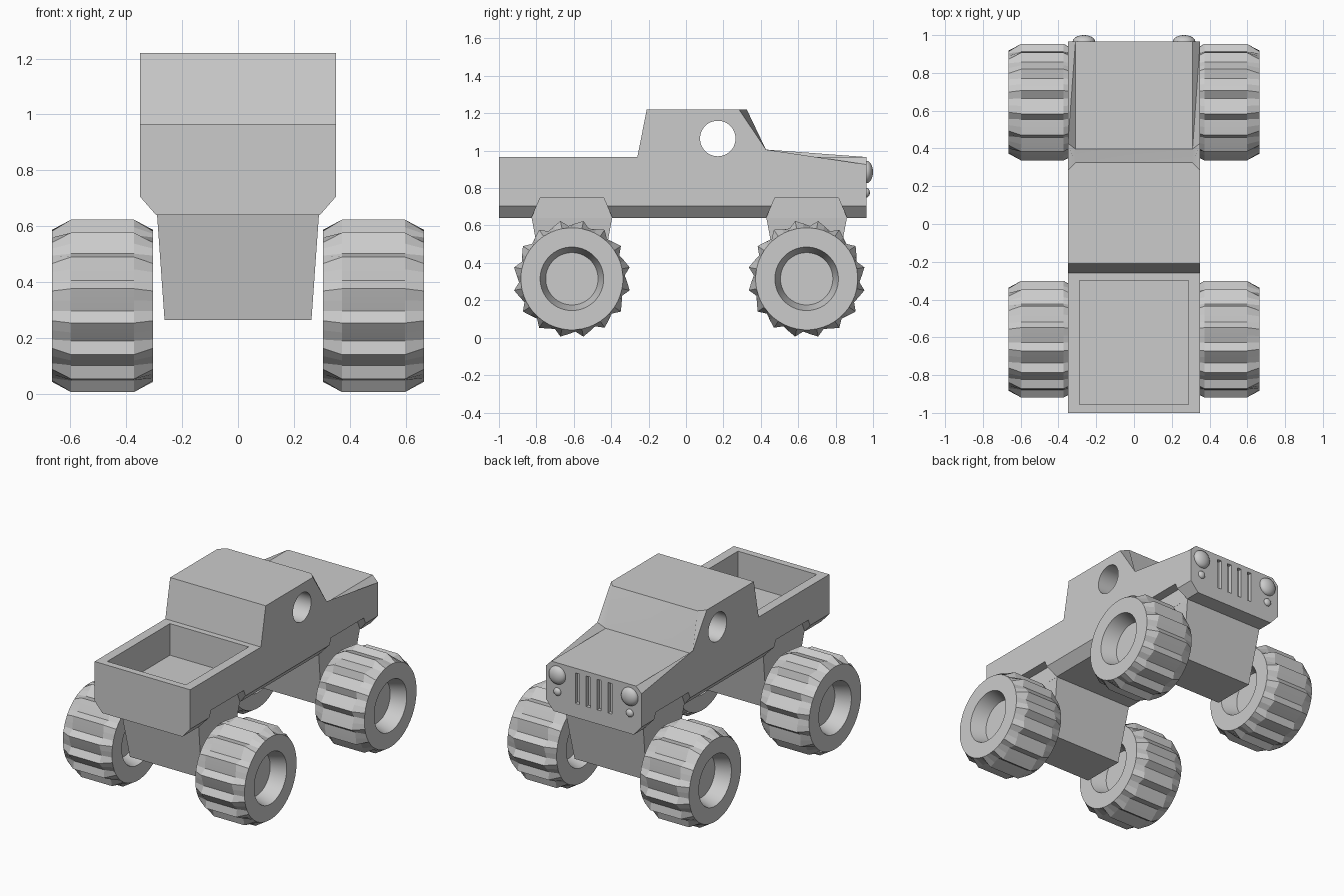
import bpy, bmesh
from math import radians, sin, cos, pi
from mathutils import Vector, Matrix

if "Cube" in bpy.data.objects:
    bpy.data.objects.remove(bpy.data.objects["Cube"])

WHEEL_Y = (-0.61, 0.645)


def make(name, bm, smooth=None):
    bmesh.ops.recalc_face_normals(bm, faces=bm.faces[:])
    me = bpy.data.meshes.new(name)
    bm.to_mesh(me)
    bm.free()
    ob = bpy.data.objects.new(name, me)
    bpy.context.collection.objects.link(ob)
    if smooth:
        bpy.ops.object.select_all(action='DESELECT')
        ob.select_set(True)
        bpy.context.view_layer.objects.active = ob
        bpy.ops.object.shade_smooth_by_angle(angle=radians(smooth))
    return ob


def loft(bm, rings):
    """Skin a list of closed rings and cap both ends."""
    vs = [[bm.verts.new(p) for p in r] for r in rings]
    n = len(vs[0])
    for a, b in zip(vs, vs[1:]):
        for i in range(n):
            bm.faces.new((a[i], a[(i + 1) % n], b[(i + 1) % n], b[i]))
    bm.faces.new(vs[0])
    bm.faces.new(vs[-1][::-1])


def prism(bm, profile, x0, x1):
    """Extrude a (y, z) profile along x."""
    loft(bm, [[(x, y, z) for y, z in profile] for x in (x0, x1)])


def box(bm, x0, x1, y0, y1, z0, z1):
    prism(bm, [(y0, z0), (y1, z0), (y1, z1), (y0, z1)], x0, x1)


# Body: side profile with chamfered hood and windshield edges
bm = bmesh.new()
prism(bm, [(-1, 0.64), (0.965, 0.64), (0.965, 0.966), (0.397, 0.966),
           (0.325, 1.22), (-0.21, 1.22), (-0.26, 0.966), (-1, 0.966)], -0.35, 0.35)


def chamfered(e):
    a, b = (v.co for v in e.verts)
    m = (a + b) / 2
    return abs(a.x - b.x) < 1e-4 and m.y > 0.33 and 0.9 < m.z and abs(a.y - b.y) > 0.01


bmesh.ops.bevel(bm, geom=[e for e in bm.edges if chamfered(e)], offset=0.04,
                segments=1, affect='EDGES')
# Lower sill chamfers
for s in (-1, 1):
    bmesh.ops.bisect_plane(bm, geom=bm.verts[:] + bm.edges[:] + bm.faces[:],
                           plane_co=(s * 0.35, 0, 0.705),
                           plane_no=Vector((s * 0.065, 0, -0.057)).normalized(), clear_outer=True)
    bmesh.ops.holes_fill(bm, edges=[e for e in bm.edges if e.is_boundary])
body = make("body", bm)

# Cutters: load bed, side window, wheel arches, grille slots
bm = bmesh.new()
box(bm, -0.288, 0.288, -0.955, -0.3, 0.757, 1.1)
loft(bm, [[(x, 0.17 + 0.095 * cos(i * pi / 24), 1.065 + 0.095 * sin(i * pi / 24))
           for i in range(48)] for x in (-0.5, 0.5)])
for y in WHEEL_Y:
    arch = [(y - 0.234, 0.6), (y + 0.234, 0.6), (y + 0.17, 0.747), (y - 0.17, 0.747)]
    for s in (-1, 1):
        prism(bm, arch, s * 0.29, s * 0.5)
for x in (-0.12, -0.04, 0.04, 0.12):
    box(bm, x - 0.015, x + 0.015, 0.94, 1.1, 0.733, 0.935)
cutter = make("cutter", bm)
cutter.hide_render = True
mod = body.modifiers.new("cut", 'BOOLEAN')
mod.object = cutter
mod.operation = 'DIFFERENCE'
mod.solver = 'EXACT'
bpy.ops.object.select_all(action='DESELECT')
body.select_set(True)
bpy.context.view_layer.objects.active = body
bpy.ops.object.modifier_apply(modifier=mod.name)
bpy.data.objects.remove(cutter)
bpy.ops.object.shade_smooth_by_angle(angle=radians(12))

# Tapered axle blocks under the body
for label, y in zip(("rear", "front"), WHEEL_Y):
    bm = bmesh.new()
    loft(bm, [[(sx * hx, y + sy * hy, z) for sx, sy in ((-1, -1), (1, -1), (1, 1), (-1, 1))]
              for hx, hy, z in ((0.263, 0.145, 0.265), (0.29, 0.216, 0.645))])
    make(label + "_axle_block", bm)


# Wheels: saw-tooth tread, recessed rims on both sides
def wheel(name, x, y, direction):
    def ring(dx, radii):
        pts = []
        for i in range(48):
            a = radians(11.25 + 7.5 * i) * direction
            r = radii[i % 3]
            pts.append((x + dx, y - r * cos(a), 0.315 + r * sin(a)))
        return pts
    tread = (0.315, 0.2965, 0.283)
    half = [(0.08, (0.14,) * 3), (0.18, (0.17,) * 3), (0.18, (0.273,) * 3), (0.112, tread)]
    full = [(-d, r) for d, r in half] + half[::-1]
    bm = bmesh.new()
    loft(bm, [ring(d, r) for d, r in full])
    make(name, bm, smooth=8)


for label, y, d in zip(("rear", "front"), WHEEL_Y, (-1, 1)):
    for side, s in (("left", -1), ("right", 1)):
        # rear teeth lean one way, front teeth the other
        wheel(f"{label}_{side}_wheel", s * 0.485, y, d if label == "front" else 1 * d)

# Domed headlights and small signal lights
for side, s in (("left", -1), ("right", 1)):
    for label, r, depth, z in (("headlight", 0.06, 0.035, 0.886), ("signal_light", 0.026, 0.018, 0.776)):
        bm = bmesh.new()
        bmesh.ops.create_uvsphere(bm, u_segments=24, v_segments=12, radius=1,
                                  matrix=Matrix.Translation((s * 0.265, 0.965, z))
                                  @ Matrix.Diagonal((r, depth, r, 1)))
        make(f"{side}_{label}", bm, smooth=40)
